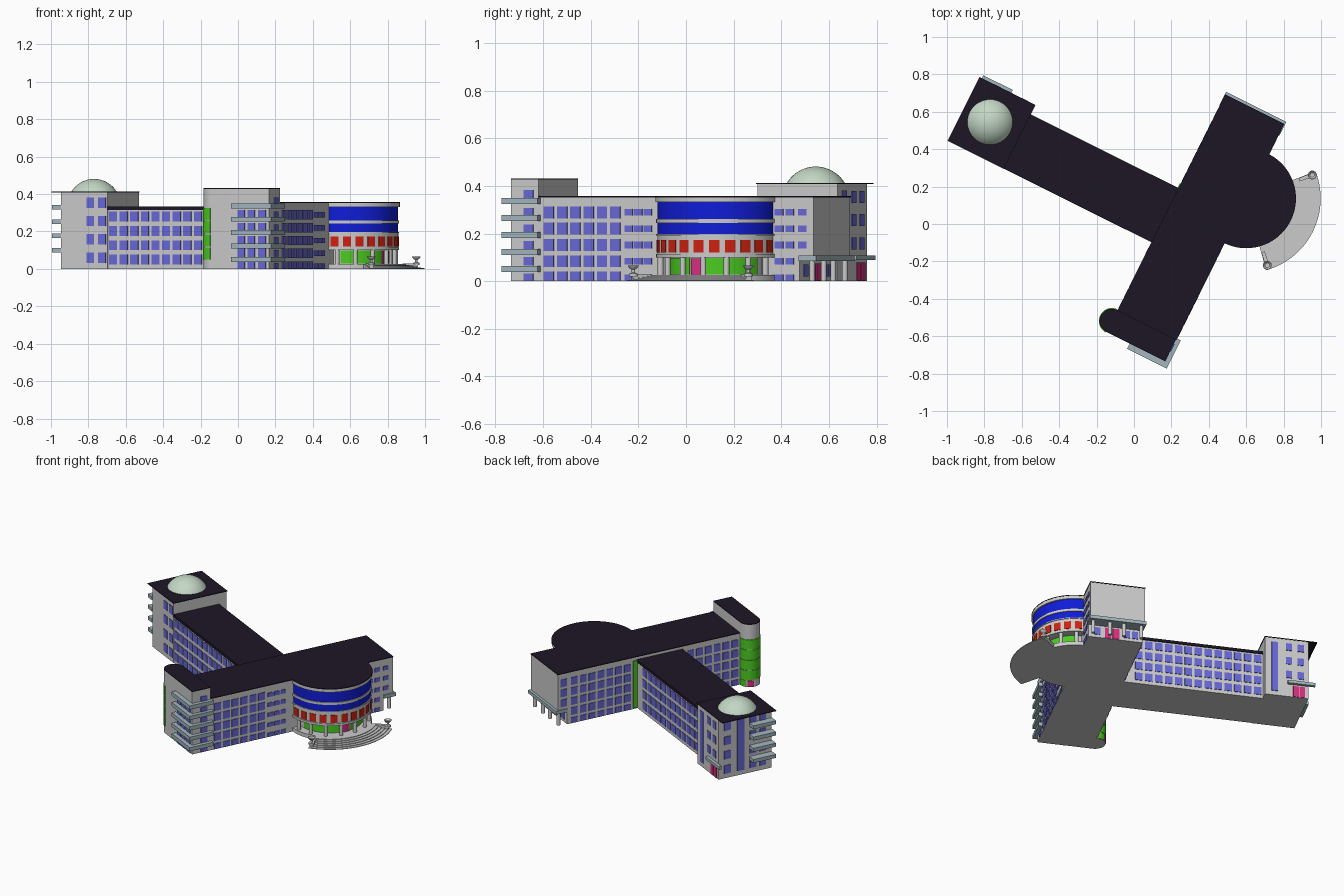
import bpy, bmesh
from math import sin, cos, pi, radians
from mathutils import Matrix

if "Cube" in bpy.data.objects:
    bpy.data.objects.remove(bpy.data.objects["Cube"])

TURN = Matrix.Rotation(radians(-26.5), 4, 'Z')   # whole building is turned on the site
COL = dict(roof=(.012, .008, .018), glass=(.14, .14, .68), blue=(.005, .012, .68),
           red=(.62, .015, .005), green=(.07, .6, .015), pink=(.68, .03, .22),
           pale=(.36, .47, .51), dome=(.55, .68, .56))
MATS = {}
for k, c in COL.items():
    MATS[k] = bpy.data.materials.new(k)
    MATS[k].diffuse_color = (*c, 1)


def prism(bm, pts, z0, z1):
    lo = [bm.verts.new((x, y, z0)) for x, y in pts]
    hi = [bm.verts.new((x, y, z1)) for x, y in pts]
    bm.faces.new(lo[::-1])
    bm.faces.new(hi)
    n = len(pts)
    for i in range(n):
        j = (i + 1) % n
        bm.faces.new((lo[i], lo[j], hi[j], hi[i]))


def box(bm, u0, u1, v0, v1, z0, z1):
    prism(bm, [(u0, v0), (u1, v0), (u1, v1), (u0, v1)], z0, z1)


def arc(c, r, a0, a1, n):
    return [(c[0] + r * cos(radians(a0 + (a1 - a0) * i / n)),
             c[1] + r * sin(radians(a0 + (a1 - a0) * i / n))) for i in range(n + 1)]


def sector(bm, c, r0, r1, a0, a1, z0, z1, n=32):
    inner = arc(c, r0, a1, a0, n) if r0 else []
    prism(bm, arc(c, r1, a0, a1, n) + inner, z0, z1)


def lathe(bm, c, prof, n=24):
    rings = [[bm.verts.new((c[0] + r * cos(2 * pi * i / n), c[1] + r * sin(2 * pi * i / n), z))
              for i in range(n)] for r, z in prof]
    for a, b in zip(rings, rings[1:]):
        for i in range(n):
            j = (i + 1) % n
            bm.faces.new((a[i], a[j], b[j], b[i]))
    bm.faces.new(rings[0][::-1])
    bm.faces.new(rings[-1])


def part(name, build, mat=None):
    bm = bmesh.new()
    build(bm)
    bm.transform(TURN)
    bmesh.ops.recalc_face_normals(bm, faces=bm.faces)
    me = bpy.data.meshes.new(name)
    bm.to_mesh(me)
    bm.free()
    if mat:
        me.materials.append(MATS[mat])
    bpy.context.collection.objects.link(bpy.data.objects.new(name, me))


def boxes(name, items, mat=None):
    part(name, lambda bm: [box(bm, *b) for b in items], mat)


def panes(axis, at, centres, rows, w, h):
    """Thin panes on a wall facing along u or v."""
    out, t = [], .004
    for c in centres:
        for z in rows:
            a = (c - w / 2, c + w / 2)
            z0 = max(z - h / 2, .002)
            out.append(((at - t, at + t, *a) if axis == 'u' else (*a, at - t, at + t)) + (z0, z + h / 2))
    return out


def steps_of(a, step, n):
    return [a + step * i for i in range(n)]


E, W, S, N = .477, .13, -.58, .835      # main block walls
DRUM, STAIR = (.476, .39), (.125, -.517)

# Main block, wing and corner tower
boxes("main_block", [(W, E, S, .77, 0, .352), (W, E, .77, N, .105, .352)])
boxes("main_roof", [(W - .003, E + .003, -.455, N + .003, .352, .357)], 'roof')
boxes("long_wing", [(-.76, W, -.04, .272, 0, .316)])
boxes("wing_roof", [(-.76, W, -.046, .278, .316, .334)], 'roof')
boxes("corner_tower", [(-1.035, -.758, -.043, .332, 0, .408)])
boxes("corner_tower_roof", [(-1.09, -.755, -.047, .335, .408, .413)], 'roof')

# Stair tower with rounded end
capsule = [(E, -.583), (E, -.453)] + arc(STAIR, .065, 90, 270, 24)
part("stair_tower", lambda bm: prism(bm, capsule, 0, .427), None)
part("stair_tower_roof", lambda bm: prism(bm, capsule, .427, .432), 'roof')


def stair_glass(bm):
    for i in range(4):
        sector(bm, STAIR, .06, .069, 90, 270, .05 + .07 * i, .115 + .07 * i, 24)
    sector(bm, STAIR, .06, .068, 90, 135, .003, .045, 8)


part("stair_glazing", stair_glass, 'green')
part("stair_door", lambda bm: sector(bm, STAIR, .06, .069, 140, 175, .003, .045, 6), 'pink')
boxes("junction_glazing", [(W - .008, W + .01, .275, .305, .01, .33)], 'green')

# Roof dome
R = .142
part("roof_dome", lambda bm: lathe(bm, (-.932, .144),
     [(R * cos(radians(a)), .339 + R * sin(radians(a))) for a in (29, 36, 43, 50, 57, 64, 71, 78, 84, 89.5)], 40), 'dome')

# Window rows
rows = steps_of(.015, .0685, 5)
wing_rows = steps_of(.05, .0765, 4)
tower_rows = steps_of(.06, .098, 4)
w = panes('u', E, steps_of(-.405, .0625, 6), rows, .047, .05)
w += panes('u', E, [-.03, .015, .06], rows, .038, .028)
w += panes('u', E, [.675, .725], rows, .038, .028) + panes('u', E, [.785], rows[2:], .038, .028)
w += panes('u', E, [-.5], rows + [.365], .045, .035)
w += panes('u', W, steps_of(-.415, .0625, 6), rows, .046, .05)
w += panes('u', W, steps_of(.345, .0625, 7), rows, .046, .05)
w += panes('u', W, [.795], rows[2:], .046, .05)
w += panes('v', -.583, [.31, .37, .435], rows, .043, .05)
boxes("main_windows", w, 'glass')
cols = steps_of(-.725, .0633, 13)
boxes("wing_windows", panes('v', -.04, cols, wing_rows, .047, .052)
      + panes('v', .272, cols, wing_rows, .047, .052), 'glass')
w = panes('v', -.043, [-.86, -.79], tower_rows, .045, .056)
w += panes('v', .332, [-.985, -.91], tower_rows[1:], .04, .05)
w += panes('u', -1.035, [.27, .09, .02], tower_rows, .045, .056)
w += [(-.84, -.8, .328, .336, .03, .38), (-1.039, -1.03, .15, .2, .03, .38)]
boxes("corner_tower_windows", w, 'glass')

# Balconies
b = []
for z in steps_of(.038, .0715, 5):
    b += [(.265, .502, -.614, -.583, z, z + .026), (E, .502, -.583, -.445, z, z + .026)]
boxes("stair_tower_balconies", b, 'pale')
boxes("corner_tower_balconies", [(-1.088, -1.035, -.046, .114, z, z + .024)
                                 for z in steps_of(.087, .077, 4)], 'pale')

# Side entrances
boxes("north_canopy", [(W - .005, E + .008, .77, .852, .085, .108)], 'pale')
part("north_columns", lambda bm: [lathe(bm, (u, .82), [(.012, 0), (.012, .086)], 16)
                                  for u in (.15, .26, .35, .457)])
boxes("north_doors", panes('v', .77, [.3, .35], [.038], .042, .072), 'pink')
boxes("north_entrance_glass", panes('v', .77, [.18, .23, .42], [.045], .038, .05), 'glass')
boxes("corner_tower_canopy", [(-1.075, -.9, .332, .352, .088, .108)], 'pale')
boxes("corner_tower_doors", panes('v', .332, [-.995, -.955], [.04], .035, .076), 'pink')

# Round hall: grey bands, blue glazing, red windows


def hall(bm):
    for r, z0, z1 in ((.262, .1, .115), (.257, .115, .192), (.262, .192, .198),
                      (.262, .244, .26), (.265, .332, .352)):
        sector(bm, DRUM, 0, r, -90, 90, z0, z1, 48)
    sector(bm, DRUM, 0, .205, -90, 90, .02, .1, 48)


part("round_hall", hall)
part("hall_roof", lambda bm: sector(bm, DRUM, 0, .266, -91, 91, .352, .357, 48), 'roof')
part("hall_blue_glazing", lambda bm: [sector(bm, DRUM, 0, .256, -90, 90, a, c, 48)
                                      for a, c in ((.198, .244), (.26, .332))], 'blue')
part("hall_red_windows", lambda bm: [sector(bm, DRUM, .25, .26, a - 4.8, a + 4.8, .12, .172, 4)
                                     for a in steps_of(-82.5, 15, 12)], 'red')
part("hall_ground_glazing", lambda bm: [sector(bm, DRUM, .2, .209, a, c, .028, .098, 14)
                                        for a, c in ((-78, -9), (9, 78))], 'green')
part("hall_door", lambda bm: sector(bm, DRUM, .2, .211, -7, 7, .026, .096, 4), 'pink')
part("hall_columns", lambda bm: [lathe(bm, p, [(.012, .02), (.012, .102)], 16)
                                 for p in arc(DRUM, .245, -80, 80, 7)])

# Fan-shaped steps with cheek walls and bowl planters


def fan(bm):
    sector(bm, DRUM, 0, .262, -90, 90, 0, .026, 48)
    for i in range(6):
        sector(bm, DRUM, .25, .398 - .02 * i, -48, 48, .026 * i / 6, .026 * (i + 1) / 6)
    for s in (-1, 1):
        sector(bm, DRUM, .3, .38, s * 46 - 1.7, s * 46 + 1.7, 0, .03, 3)


part("entrance_steps", fan)
bowl = [(.018, .02), (.018, .032), (.007, .036), (.007, .048), (.018, .056), (.024, .066), (.02, .066), (.012, .058)]
part("planters", lambda bm: [lathe(bm, p, bowl, 20) for p in arc(DRUM, .375, -46, 46, 1)])

# Smooth curved walls, keep edges sharp
bpy.ops.object.select_all(action='SELECT')
bpy.context.view_layer.objects.active = bpy.data.objects["round_hall"]
bpy.ops.object.shade_smooth_by_angle(angle=radians(25))

for m in bpy.data.materials:
    if m.users and not m.is_grease_pencil:
        m.use_nodes = True
        m.node_tree.nodes["Principled BSDF"].inputs["Base Color"].default_value = m.diffuse_color
